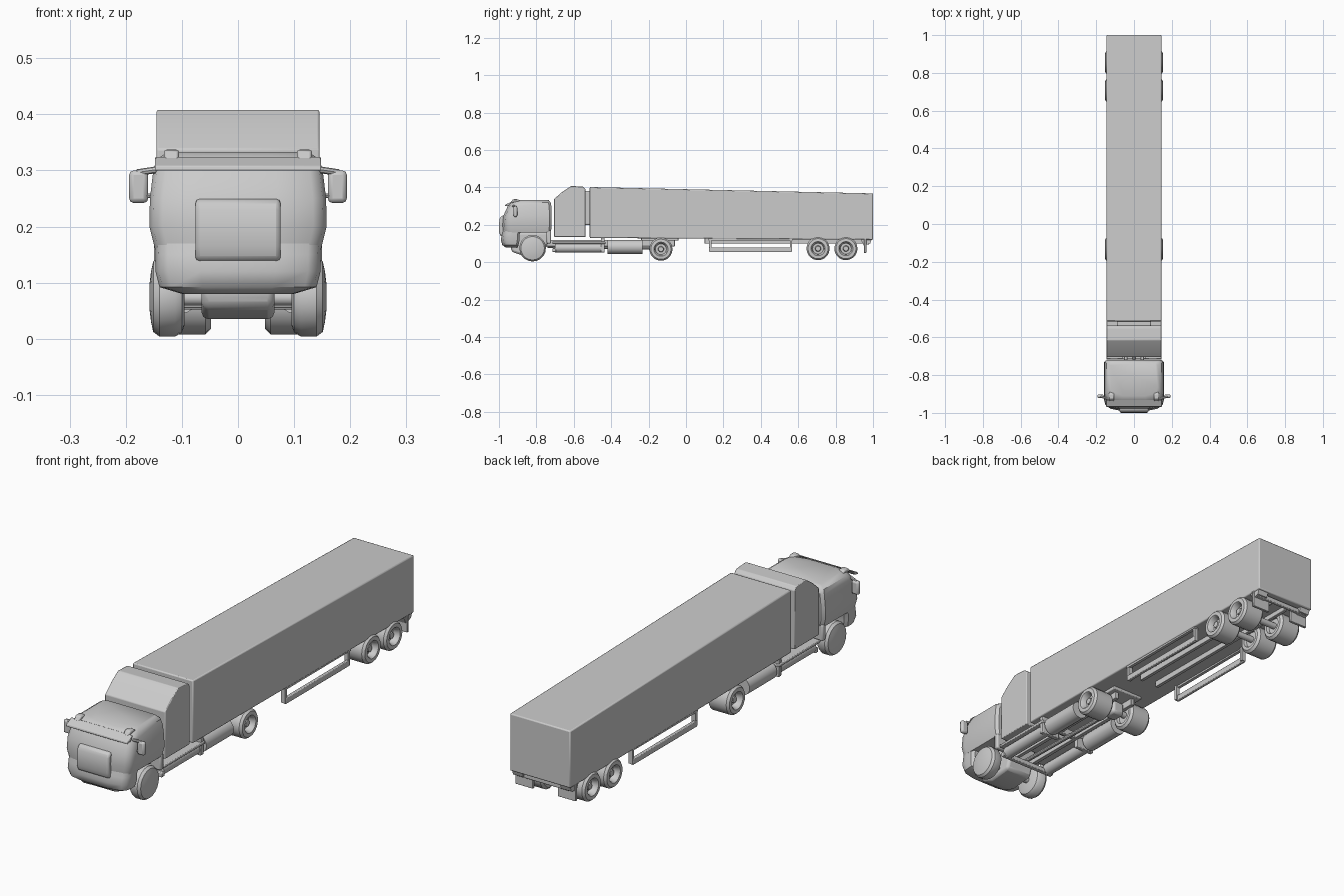
import bpy, bmesh, math
from mathutils import Vector

old = bpy.data.objects.get("Cube")
if old:
    bpy.data.objects.remove(old)

GREY = (0.6, 0.6, 0.6, 1)
paint = bpy.data.materials.new("plain grey")
paint.use_nodes = True
paint.diffuse_color = GREY
paint.node_tree.nodes["Principled BSDF"].inputs["Base Color"].default_value = GREY


def finish(name, bm, bevel=0, segments=2, angle=35):
    """Turn a bmesh into a named, shaded object."""
    bmesh.ops.recalc_face_normals(bm, faces=bm.faces)
    mesh = bpy.data.meshes.new(name)
    bm.to_mesh(mesh)
    bm.free()
    mesh.materials.append(paint)
    ob = bpy.data.objects.new(name, mesh)
    bpy.context.collection.objects.link(ob)
    bpy.ops.object.select_all(action="DESELECT")
    bpy.context.view_layer.objects.active = ob
    ob.select_set(True)
    bpy.ops.object.shade_smooth_by_angle(angle=math.radians(angle))
    if bevel:
        mod = ob.modifiers.new("rounded edges", "BEVEL")
        mod.width, mod.segments = bevel, segments
    return ob


def box(name, x, y, z, bevel=0.0):
    """Box from three (low, high) ranges."""
    bm = bmesh.new()
    bmesh.ops.create_cube(bm, size=1)
    for v in bm.verts:
        v.co = Vector([r[0] if c < 0 else r[1] for c, r in zip(v.co, (x, y, z))])
    return finish(name, bm, bevel)


def side_profile(name, points, x0, x1, bevel=0.0):
    """Extrude a (y, z) outline across x."""
    bm = bmesh.new()
    face = bm.faces.new([bm.verts.new((x0, y, z)) for y, z in points])
    new = bmesh.ops.extrude_face_region(bm, geom=[face])["geom"]
    bmesh.ops.translate(bm, vec=(x1 - x0, 0, 0),
                        verts=[g for g in new if isinstance(g, bmesh.types.BMVert)])
    return finish(name, bm, bevel)


def loft(name, levels, angle=40):
    """Stack bowed-front sections: (z, half width, front y, rear y)."""
    bm = bmesh.new()
    rings = []
    for z, w, f, r in levels:
        half = [(w * 0.45, f), (w * 0.85, f + 0.012), (w * 0.96, f + 0.025),
                (w, f + 0.05), (w, r - 0.012), (w - 0.012, r)]
        ring = half + [(-x, y) for x, y in reversed(half)]
        rings.append([bm.verts.new((x, y, z)) for x, y in ring])
    for a, b in zip(rings, rings[1:]):
        for i in range(len(a)):
            j = (i + 1) % len(a)
            bm.faces.new((a[i], a[j], b[j], b[i]))
    bm.faces.new(rings[0])
    bm.faces.new(rings[-1])
    return finish(name, bm, angle=angle)


def lathe_x(name, profile, y, z, side, steps=20):
    """Revolve an (x, radius) outline about an axle line."""
    bm = bmesh.new()
    verts = [bm.verts.new((side * x, y, z + r)) for x, r in profile]
    edges = [bm.edges.new(p) for p in zip(verts, verts[1:])]
    bmesh.ops.spin(bm, geom=verts + edges, cent=(0, y, z), axis=(1, 0, 0),
                   angle=math.tau, steps=steps)
    bmesh.ops.remove_doubles(bm, verts=bm.verts, dist=0.0002)
    return finish(name, bm)


def rod(name, a, b, radius, sides=12):
    """Cylinder between two points."""
    a, b = Vector(a), Vector(b)
    bm = bmesh.new()
    bmesh.ops.create_cone(bm, cap_ends=True, segments=sides, radius1=radius,
                          radius2=radius, depth=(b - a).length)
    bm.transform((b - a).to_track_quat("Z", "Y").to_matrix().to_4x4())
    bmesh.ops.translate(bm, vec=(a + b) / 2, verts=bm.verts)
    return finish(name, bm)


# Trailer body, slightly lower toward the tail
side_profile("trailer_body", [(-0.515, 0.13), (-0.515, 0.402), (1, 0.368), (1, 0.12)],
             -0.145, 0.145, 0.005)
box("trailer_front_coupling", (-0.09, 0.09), (-0.545, -0.51), (0.2, 0.38), 0.006)

# Wind deflector box behind the cab
side_profile("deflector_box", [(-0.705, 0.135), (-0.705, 0.338), (-0.66, 0.378), (-0.615, 0.408),
                               (-0.55, 0.404), (-0.537, 0.39), (-0.537, 0.135)],
             -0.145, 0.145, 0.003)

# Cab shell, bumper, grille
loft("cab_shell", [(0.16, 0.148, -0.978, -0.722), (0.2, 0.158, -0.982, -0.718),
                   (0.25, 0.157, -0.976, -0.718), (0.3, 0.151, -0.953, -0.72),
                   (0.32, 0.145, -0.938, -0.724), (0.333, 0.125, -0.91, -0.735)])
loft("bumper", [(0.08, 0.1, -0.965, -0.9), (0.092, 0.14, -0.982, -0.895),
                (0.12, 0.147, -0.99, -0.89), (0.15, 0.147, -0.985, -0.89),
                (0.185, 0.149, -0.975, -0.87)])
side_profile("grille", [(-0.96, 0.13), (-0.992, 0.14), (-1, 0.165), (-0.998, 0.23),
                        (-0.988, 0.248), (-0.955, 0.252)], -0.076, 0.076, 0.008)
side_profile("sun_visor", [(-0.93, 0.325), (-0.966, 0.308), (-0.968, 0.299), (-0.945, 0.304)],
             -0.148, 0.148, 0.002)
side_profile("engine_sump", [(-0.94, 0.085), (-0.93, 0.055), (-0.87, 0.035), (-0.76, 0.045),
                             (-0.72, 0.16), (-0.92, 0.16)], -0.065, 0.065, 0.012)

# Wheel outlines as (x, radius)
FRONT = [(0.095, 0), (0.095, 0.05), (0.1, 0.064), (0.112, 0.071), (0.14, 0.071),
         (0.151, 0.063), (0.155, 0.045), (0.158, 0.02), (0.158, 0)]
REAR = [(0.06, 0), (0.06, 0.034), (0.048, 0.038), (0.048, 0.052), (0.058, 0.062),
        (0.142, 0.062), (0.152, 0.054), (0.153, 0.038), (0.147, 0.033),
        (0.125, 0.029), (0.125, 0.016), (0.14, 0.013), (0.14, 0)]

for s, side in ((1, "left"), (-1, "right")):
    def span(a, b):
        return tuple(sorted((s * a, s * b)))

    # Wheels and mudguards
    lathe_x(f"{side}_front_wheel", FRONT, -0.82, 0.075, s)
    lathe_x(f"{side}_drive_wheel", REAR, -0.134, 0.07, s)
    for i, y in enumerate((0.706, 0.855)):
        lathe_x(f"{side}_trailer_wheel_{i + 1}", REAR, y, 0.073, s)
    box(f"{side}_mudflap", span(0.06, 0.145), (0.952, 0.964), (0.05, 0.13), 0.002)
    side_profile(f"{side}_tail_bracket", [(0.93, 0.13), (0.95, 0.09), (0.985, 0.1), (0.995, 0.13)],
                 s * 0.09, s * 0.14)
    box(f"{side}_front_mudguard", span(0.1, 0.15), (-0.745, -0.722), (0.1, 0.17), 0.006)

    # Mirrors on angled arms
    box(f"{side}_mirror", span(0.16, 0.194), (-0.922, -0.902), (0.242, 0.3), 0.008)
    rod(f"{side}_mirror_arm", (s * 0.14, -0.925, 0.302), (s * 0.18, -0.912, 0.296), 0.006, 8)
    rod(f"{side}_mirror_brace", (s * 0.145, -0.92, 0.255), (s * 0.17, -0.912, 0.255), 0.004, 8)
    side_profile(f"{side}_roof_lamp", [(-0.94, 0.318), (-0.925, 0.337), (-0.9, 0.337), (-0.885, 0.325)],
                 s * 0.105, s * 0.132, 0.005)

    # Tanks hung beside the chassis
    rod(f"{side}_fuel_tank", (s * 0.105, -0.42, 0.082), (s * 0.105, -0.232, 0.082), 0.038, 16)
    rod(f"{side}_air_tank", (s * 0.11, -0.7, 0.077), (s * 0.11, -0.44, 0.077), 0.026, 14)
    box(f"{side}_step_plate", span(0.06, 0.145), (-0.715, -0.43), (0.098, 0.11), 0.003)
    box(f"{side}_tank_bracket", span(0.05, 0.14), (-0.455, -0.435), (0.052, 0.13), 0.003)

    # Chassis rails
    box(f"{side}_tractor_rail", span(0.035, 0.052), (-0.93, -0.06), (0.085, 0.12), 0.002)
    box(f"{side}_trailer_rail", span(0.035, 0.05), (0.1, 0.95), (0.1, 0.13), 0.002)

    # Side guard: lower bar, end posts
    box(f"{side}_guard_bar", span(0.128, 0.142), (0.125, 0.565), (0.054, 0.08), 0.003)
    for i, y in enumerate((0.122, 0.555)):
        box(f"{side}_guard_post_{i + 1}", span(0.122, 0.14), (y, y + 0.013), (0.058, 0.13))
    box(f"{side}_guard_top_rail", span(0.128, 0.142), (0.12, 0.57), (0.117, 0.13))

# Axles and cross members
for i, y in enumerate((-0.82, -0.134, 0.706, 0.855)):
    rod(f"axle_{i + 1}", (-0.1, y, 0.073), (0.1, y, 0.073), 0.014)
box("drive_differential", (-0.03, 0.03), (-0.165, -0.1), (0.045, 0.105), 0.012)
rod("drive_shaft", (0, -0.74, 0.085), (0, -0.15, 0.075), 0.009, 10)
box("front_cross_member", (-0.135, 0.135), (-0.715, -0.695), (0.055, 0.075), 0.003)
box("rear_cross_member", (-0.05, 0.05), (-0.45, -0.43), (0.085, 0.115), 0.003)
box("coupling_plate", (-0.075, 0.075), (-0.24, -0.04), (0.115, 0.135), 0.004)
box("tail_cross_bar", (-0.13, 0.13), (0.965, 0.98), (0.095, 0.115), 0.003)
